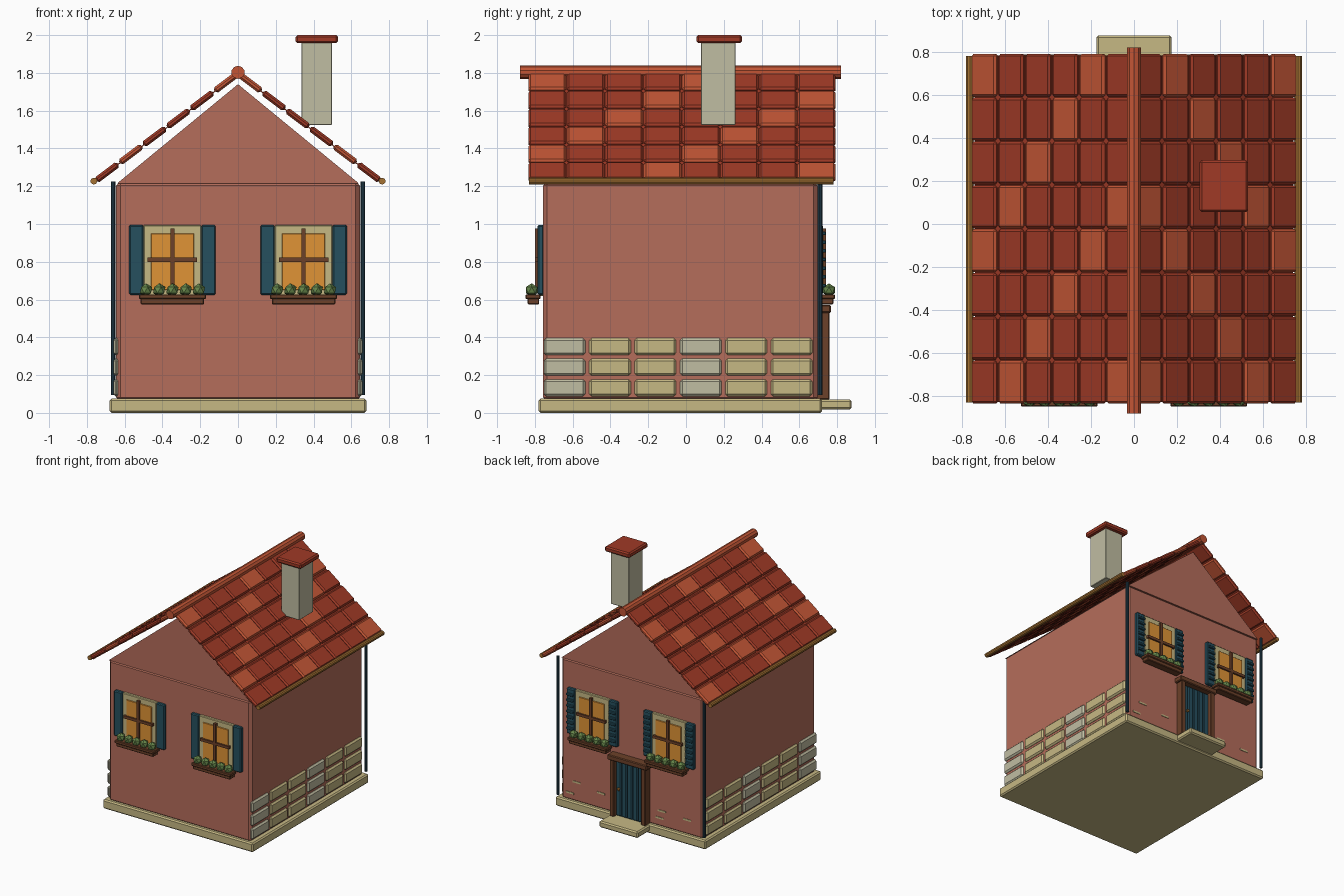
import bpy, bmesh, math
from mathutils import Matrix, Vector

if "Cube" in bpy.data.objects:
    bpy.data.objects.remove(bpy.data.objects["Cube"])


def material(name, hexcode):
    def lin(i):
        v = int(hexcode[i:i + 2], 16) / 255
        return v / 12.92 if v < 0.04 else ((v + 0.055) / 1.055) ** 2.4
    m = bpy.data.materials.new(name)
    m.diffuse_color = (lin(0), lin(2), lin(4), 1)
    m.use_nodes = True
    m.node_tree.nodes["Principled BSDF"].inputs["Base Color"].default_value = m.diffuse_color
    return m


WALL = material("plaster", "B56D5B")
SAND = material("sandstone", "C6B884")
GREY = material("grey_stone", "C0BDA2")
TILE = material("tile_dark", "A03A26")
TILE_L = material("tile_light", "C25535")
TEAL = material("teal_paint", "26505F")
NAVY = material("pipe_paint", "24404F")
WOOD = material("wood", "6C4129")
BRASS = material("brass", "A57233")
GLASS = material("glass", "E09436")
LEAF = material("leaf", "66864A")


def finish(name, bm, mat):
    bmesh.ops.recalc_face_normals(bm, faces=bm.faces)
    me = bpy.data.meshes.new(name)
    bm.to_mesh(me)
    bm.free()
    me.materials.append(mat)
    ob = bpy.data.objects.new(name, me)
    bpy.context.collection.objects.link(ob)
    return ob


def box(name, center, size, mat, bevel=0.0, rot_y=0.0):
    bm = bmesh.new()
    bmesh.ops.create_cube(bm, size=1)
    bmesh.ops.scale(bm, vec=Vector(size), verts=bm.verts)
    if bevel:
        bmesh.ops.bevel(bm, geom=list(bm.edges), offset=bevel, segments=1, affect='EDGES')
    bm.transform(Matrix.Translation(center) @ Matrix.Rotation(rot_y, 4, 'Y'))
    return finish(name, bm, mat)


def span(name, x, y, z, mat, bevel=0.0):
    """Box given by its extents on each axis."""
    pairs = [sorted(p) for p in (x, y, z)]
    return box(name, [(a + b) / 2 for a, b in pairs], [b - a for a, b in pairs], mat, bevel)


def rod(name, center, length, r, axis, mat, sides=10):
    bm = bmesh.new()
    bmesh.ops.create_cone(bm, cap_ends=True, segments=sides, radius1=r, radius2=r, depth=length)
    rot = Matrix.Rotation(math.pi / 2, 4, 'X') if axis == 'Y' else Matrix()
    bm.transform(Matrix.Translation(center) @ rot)
    return finish(name, bm, mat)


def ball(name, center, r, mat):
    bm = bmesh.new()
    bmesh.ops.create_icosphere(bm, subdivisions=1, radius=r)
    bm.transform(Matrix.Translation(center))
    return finish(name, bm, mat)


FRONT, BACK, MID = -0.757, 0.697, -0.03

# Foundation, walls and gable
span("foundation", (-0.68, 0.68), (-0.78, 0.72), (0, 0.075), SAND, 0.01)
span("walls", (-0.645, 0.645), (FRONT, BACK), (0.06, 1.225), WALL, 0.022)
bm = bmesh.new()
tri = [bm.verts.new((x, FRONT, z)) for x, z in ((-0.64, 1.215), (0.64, 1.215), (0, 1.74))]
face = bm.faces.new(tri)
ext = bmesh.ops.extrude_face_region(bm, geom=[face])["geom"]
bm.faces.ensure_lookup_table()
bmesh.ops.translate(bm, vec=(0, BACK - FRONT, 0),
                    verts=[v for v in ext if isinstance(v, bmesh.types.BMVert)])
if len([f for f in bm.faces if len(f.verts) == 3]) < 2:
    bm.faces.new(tri)
finish("gable", bm, WALL)

# Stone courses along both side walls
for s in (-1, 1):
    for row in range(3):
        for i in range(6):
            box("wall_stone", (s * 0.645, -0.643 + 0.2405 * i, 0.133 + 0.109 * row),
                (0.03, 0.22, 0.09), GREY if i % 3 == 0 else SAND, 0.012)

# Slivers of stone showing through the back wall
for x, z in ((0.5, 0.23), (0.56, 0.13), (0.28, 0.2), (-0.25, 0.14), (-0.27, 0.2), (-0.5, 0.19)):
    box("back_stone", (x, BACK, z), (0.07, 0.008, 0.014), SAND)

# Roof: tiles laid in rows on a thin underlay
SLOPE = 0.755
ANG = math.atan(SLOPE)
for s in (-1, 1):
    box("roof_underlay", (s * 0.377, -0.022, 1.795 - SLOPE * 0.377),
        (0.72 / math.cos(ANG), 1.61, 0.006), TILE, 0, s * ANG)
    for k in range(6):
        x = 0.065 + 0.1256 * k
        for j in range(8):
            box("roof_tile", (s * x, -0.735 + 0.2037 * j, 1.797 - SLOPE * x),
                (0.146, 0.2, 0.034), TILE_L if (j + k) % 4 == 0 else TILE, 0.011, s * ANG)
    rod("gutter", (s * 0.763, -0.025, 1.227), 1.61, 0.018, 'Y', BRASS)
    rod("downpipe", (s * 0.661, 0.71, 0.66), 1.13, 0.013, 'Z', NAVY)
rod("ridge_cap", (0, MID, 1.803), 1.70, 0.035, 'Y', TILE_L)

# Chimney
span("chimney", (0.336, 0.498), (0.08, 0.262), (1.525, 1.965), GREY, 0.003)
span("chimney_cap", (0.305, 0.53), (0.055, 0.297), (1.957, 2.0), TILE, 0.01)

# Windows with shutters and flower boxes, on the front and the back
for wall_y, d in ((FRONT, -1), (BACK, 1)):
    for cx in (-0.347, 0.347):
        def part(name, dx, out, z, mat, bevel=0.0):
            return span(name, (cx + dx[0], cx + dx[1]),
                        (wall_y + d * out[0], wall_y + d * out[1]), z, mat, bevel)
        part("window_frame", (-0.153, 0.153), (-0.01, 0.022), (0.62, 0.995), SAND, 0.005)
        part("window_glass", (-0.114, 0.114), (0, 0.03), (0.65, 0.95), GLASS, 0.002)
        part("window_mullion", (-0.011, 0.011), (0.01, 0.043), (0.65, 0.975), WOOD)
        part("window_crossbar", (-0.131, 0.131), (0.01, 0.043), (0.8, 0.822), WOOD)
        for s in (-1, 1):
            part("shutter", (s * 0.153, s * 0.229), (-0.005, 0.028), (0.625, 0.995), TEAL, 0.007)
            if d > 0:
                for i in range(7):
                    part("shutter_slat", (s * 0.16, s * 0.222), (0.02, 0.043),
                         (0.665 + 0.046 * i, 0.683 + 0.046 * i), TEAL, 0.003)
        part("flower_box", (-0.168, 0.168), (0.02, 0.083), (0.575, 0.615), WOOD, 0.005)
        part("flower_box_rim", (-0.178, 0.178), (0.013, 0.092), (0.602, 0.628), WOOD, 0.005)
        for i in range(5):
            ball("plant", (cx - 0.14 + 0.07 * i, wall_y + d * 0.06, 0.65), 0.036, LEAF)

# Back door with frame, planks, knob and step
span("door", (-0.125, 0.125), (BACK - 0.01, BACK + 0.02), (0.07, 0.53), TEAL)
for i in range(5):
    x = -0.1 + 0.05 * i
    span("door_plank", (x - 0.022, x + 0.022), (BACK, BACK + 0.034), (0.075, 0.525), TEAL, 0.006)
for s in (-1, 1):
    span("door_jamb", (s * 0.122, s * 0.162), (BACK - 0.01, BACK + 0.062), (0.07, 0.55), WOOD, 0.005)
span("door_head", (-0.178, 0.178), (BACK - 0.01, BACK + 0.07), (0.53, 0.572), WOOD, 0.006)
ball("door_knob", (0.09, BACK + 0.045, 0.3), 0.014, BRASS)
span("door_step", (-0.175, 0.175), (0.69, 0.877), (0.018, 0.07), SAND, 0.01)
